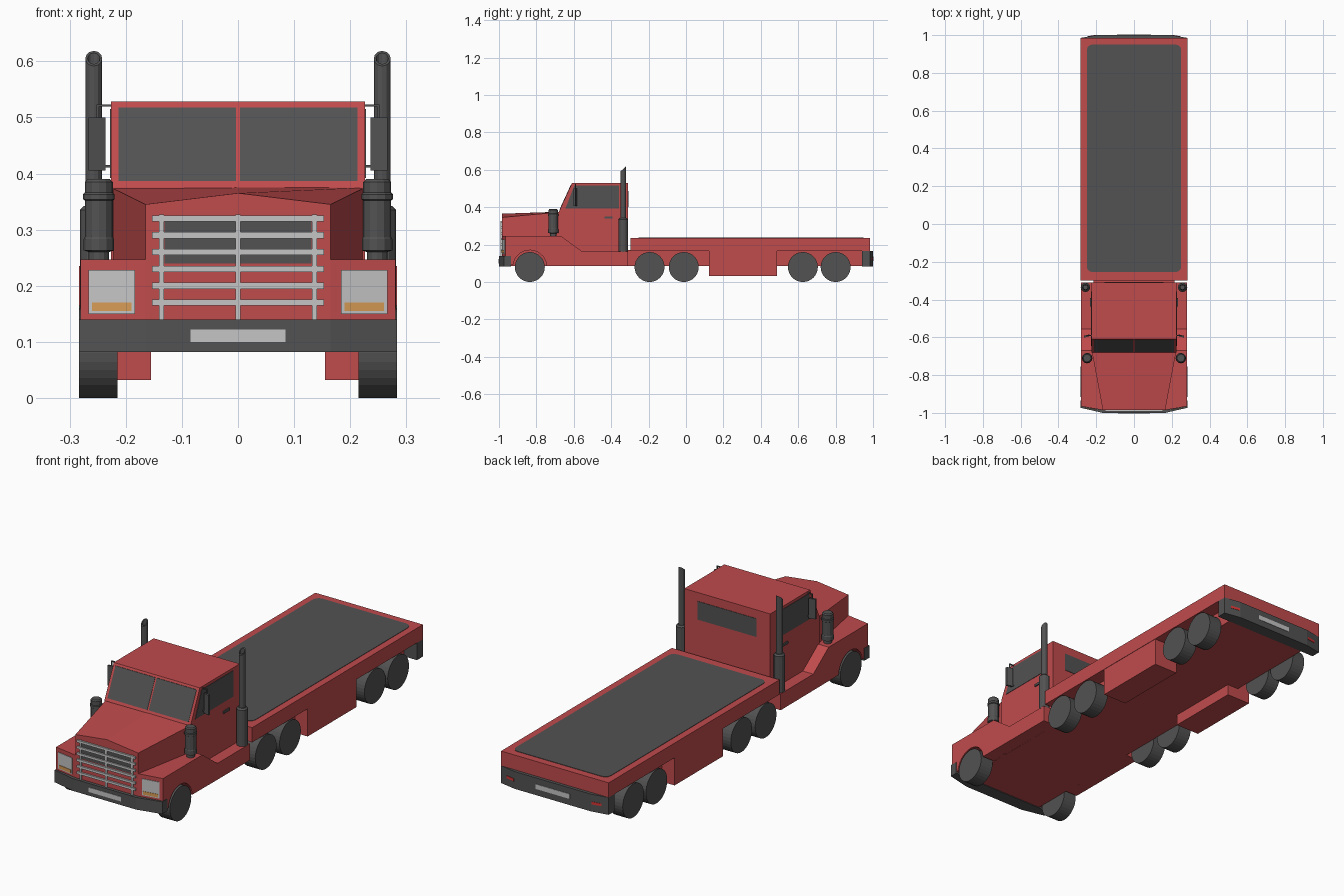
import bpy, bmesh, math

if "Cube" in bpy.data.objects:
    bpy.data.objects.remove(bpy.data.objects["Cube"])

def material(name, r, g, b):
    m = bpy.data.materials.new(name)
    m.diffuse_color = (r, g, b, 1)
    m.use_nodes = True
    m.node_tree.nodes["Principled BSDF"].inputs["Base Color"].default_value = m.diffuse_color
    return m

RED = material("body_red", .53, .07, .073)
DARK = material("dark_grey", .085, .085, .085)
LIGHT = material("light_grey", .56, .56, .56)
AMBER = material("amber", .68, .33, .09)
LAMP = material("lamp_red", .68, .035, .035)

def loft(name, rings, mat):
    """Closed solid skinned through a list of matching rings, capped at the ends."""
    bm = bmesh.new()
    rows = [[bm.verts.new(p) for p in r] for r in rings]
    n = len(rows[0])
    for a, b in zip(rows, rows[1:]):
        for i in range(n):
            j = (i + 1) % n
            bm.faces.new((a[i], a[j], b[j], b[i]))
    bm.faces.new(rows[0])
    bm.faces.new(rows[-1])
    bmesh.ops.recalc_face_normals(bm, faces=bm.faces)
    me = bpy.data.meshes.new(name)
    bm.to_mesh(me)
    bm.free()
    me.materials.append(mat)
    ob = bpy.data.objects.new(name, me)
    bpy.context.collection.objects.link(ob)
    return ob

def prism(name, pts, axis, lo, hi, mat):
    put = {'X': lambda p, t: (t, p[0], p[1]),
           'Y': lambda p, t: (p[0], t, p[1]),
           'Z': lambda p, t: (p[0], p[1], t)}[axis]
    return loft(name, [[put(p, t) for p in pts] for t in (lo, hi)], mat)

def box(name, x, y, z, mat):
    return prism(name, [(x[0], y[0]), (x[1], y[0]), (x[1], y[1]), (x[0], y[1])],
                 'Z', z[0], z[1], mat)

def lathe(name, cx, cy, prof, mat, n=12):
    ring = lambda r, z: [(cx + r * math.cos(2 * math.pi * i / n),
                          cy + r * math.sin(2 * math.pi * i / n), z) for i in range(n)]
    return loft(name, [ring(r, z) for r, z in prof], mat)

def mirrored(pts):
    return pts + [(-x, y) for x, y in reversed(pts)]

# chassis and load bed
box("chassis", (-.215, .215), (-.95, .96), (.085, .17), RED)
box("load_bed", (-.283, .283), (-.298, .985), (.165, .235), RED)
R = .03
corners = [(.22, .92, 0), (-.22, .92, 90), (-.22, -.225, 180), (.22, -.225, 270)]
deck = [(cx + R * math.cos(math.radians(a + k)), cy + R * math.sin(math.radians(a + k)))
        for cx, cy, a in corners for k in (0, 30, 60, 90)]
prism("deck_panel", deck, 'Z', .232, .237, DARK)

# bumpers with swept ends
prism("front_bumper", mirrored([(.283, -.935), (.283, -.973), (.165, -1)]), 'Z', .082, .14, DARK)
prism("rear_bumper", mirrored([(.283, .94), (.283, .985), (.2, 1)]), 'Z', .083, .165, DARK)
box("front_plate", (-.085, .085), (-1.002, -.995), (.1, .122), LIGHT)
box("rear_plate", (-.09, .09), (.996, 1.002), (.113, .136), LIGHT)

# hood, narrow at the nose and ridged in the middle
def hood_ring(y, w, side, mid):
    return [(-w, y, .085), (-w, y, side), (0, y, mid), (w, y, side), (w, y, .085)]
loft("hood", [hood_ring(-.985, .165, .345, .365), hood_ring(-.66, .226, .375, .376)], RED)

# cab
prism("cab", [(-.68, .1), (-.68, .375), (-.61, .528), (-.31, .528), (-.31, .1)],
      'X', -.226, .226, RED)
box("rear_window", (-.155, .155), (-.313, -.308), (.4, .487), DARK)

# windshield halves lying on the sloped front of the cab
def glass_y(z, off):
    return -.68 + (z - .375) * .07 / .153 - off

for s in (-1, 1):
    quad = [(s * .004, .387), (s * .213, .387), (s * .213, .518), (s * .004, .518)]
    loft("windshield", [[(x, glass_y(z, o), z) for x, z in quad] for o in (-.003, .002)], DARK)

# grille
box("grille_opening", (-.131, .131), (-.987, -.98), (.24, .316), DARK)
for i in range(6):
    z = .17 + i * .03
    box("grille_bar", (-.153, .153), (-.993, -.983), (z - .0055, z + .0055), LIGHT)
for x in (-.136, 0, .136):
    box("grille_post", (x - .0045, x + .0045), (-.991, -.983), (.14, .327), LIGHT)

# fender profile with wheel arch and running board
WY = -.835
arch = [(WY + .09 * math.cos(math.radians(a)), .08 + .09 * math.sin(math.radians(a)))
        for a in range(4, 177, 12)]
fender = [(-.985, .085), (-.985, .247), (-.67, .247), (-.555, .163), (-.31, .163),
          (-.31, .085)] + arch

def nose_y(x):
    return -.985 + (x - .165) * .17

def nose_plate(name, s, x0, x1, z0, z1, off, mat):
    prism(name, [(s * x0, nose_y(x0) - off), (s * x1, nose_y(x1) - off),
                 (s * x1, nose_y(x1) + .004), (s * x0, nose_y(x0) + .004)], 'Z', z0, z1, mat)

for s in (-1, 1):
    f = prism("fender", fender, 'X', s * .165, s * .281, RED)
    for v in f.data.vertices:          # sweep the nose back towards the outside
        if v.co.y < -.97:
            v.co.y = nose_y(abs(v.co.x))

    # headlights and indicators
    nose_plate("headlight", s, .184, .266, .15, .228, .003, LIGHT)
    nose_plate("indicator", s, .19, .26, .155, .17, .005, AMBER)
    loft("tail_light", [[(s * x, 1 - (x - .2) * .18 + o, z) for x, z in
         ((.205, .118), (.25, .118), (.25, .13), (.205, .13))] for o in (-.003, .002)], LAMP)

    # side window and door handle
    prism("side_window", [(-.645, .392), (-.597, .515), (-.358, .515), (-.358, .392)],
          'X', s * .223, s * .228, DARK)
    box("door_handle", sorted((s * .224, s * .232)), (-.437, -.392), (.34, .351), DARK)

    # wheels
    for y in (WY, -.195, -.012, .625, .8):
        n = 32
        rim = [(y + .08 * math.cos(2 * math.pi * i / n), .08 + .08 * math.sin(2 * math.pi * i / n))
               for i in range(n)]
        prism("wheel", rim, 'X', s * .215, s * .283, DARK)

    # side storage box
    box("side_box", sorted((s * .155, s * .281)), (.122, .487), (.032, .166), RED)

    # air cleaner beside the hood
    lathe("air_cleaner", s * .248, -.71,
          [(.018, .24), (.018, .26), (.027, .263), (.027, .283), (.025, .287), (.025, .352),
           (.028, .354), (.028, .363), (.025, .366), (.025, .385), (.02, .39)], DARK)

    # exhaust: muffler and slash-cut hollow stack
    cx, cy = s * .257, -.335
    lathe("muffler", cx, cy, [(.025, .16), (.025, .335), (.018, .342)], DARK)
    def pipe(r, z, slant):
        return [(cx + r * math.cos(a), cy + r * math.sin(a), z + slant * r * math.sin(a))
                for a in [2 * math.pi * i / 12 for i in range(12)]]
    loft("exhaust_stack", [pipe(.015, .33, 0), pipe(.015, .605, .9),
                           pipe(.011, .605, .9), pipe(.011, .56, 0)], DARK)

    # mirror and its brackets
    prism("mirror", [(s * .236, -.594), (s * .266, -.602), (s * .266, -.592), (s * .236, -.584)],
          'Z', .405, .5, DARK)
    for z in (.413, .521):
        box("mirror_bracket", sorted((s * .222, s * .252)), (-.594, -.588), (z - .002, z + .002), DARK)
    box("mirror_rod", sorted((s * .248, s * .252)), (-.594, -.588), (.411, .523), DARK)
